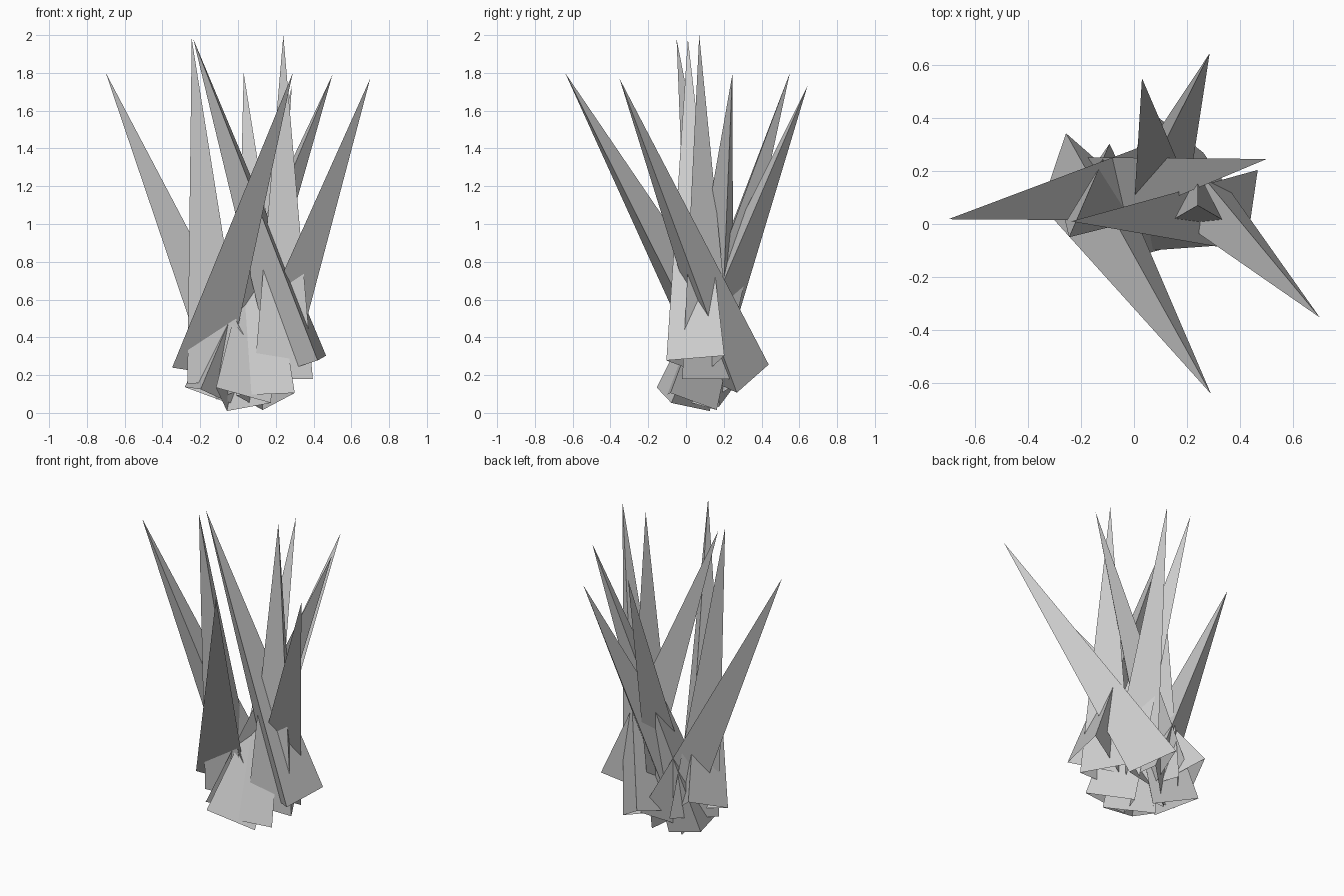
import bpy, bmesh, math
from mathutils import Vector, Quaternion

if "Cube" in bpy.data.objects:
    bpy.data.objects.remove(bpy.data.objects["Cube"])

LENGTH = 1.82   # every leaf is the same three-sided spike
RADIUS = 0.18


def leaf(name, tip, centre, corner):
    """Open three-sided spike from its tip towards a base centre; corner sets the roll."""
    tip, centre, corner = Vector(tip), Vector(centre), Vector(corner)
    axis = (tip - centre).normalized()
    base = tip - axis * LENGTH
    arm = corner - base
    arm = (arm - axis * arm.dot(axis)).normalized() * RADIUS

    bm = bmesh.new()
    ring = [bm.verts.new(base + Quaternion(axis, i * math.tau / 3) @ arm) for i in range(3)]
    top = bm.verts.new(tip)
    for i in range(3):
        bm.faces.new((ring[i], ring[(i + 1) % 3], top))
    mesh = bpy.data.meshes.new(name)
    bm.to_mesh(mesh)
    bm.free()
    bpy.context.collection.objects.link(bpy.data.objects.new(name, mesh))


# Upright inner leaves
leaf("leaf_upright_right", (0.24, 0.07, 2.0), (0.24, 0.07, 0.18), (0.24, 0.25, 0.18))
leaf("leaf_upright_left", (-0.245, -0.05, 1.98), (-0.105, 0.125, 0.16), (-0.09, 0.305, 0.16))
leaf("leaf_crossing", (-0.237, 0.01, 1.98), (0.365, 0.065, 0.247), (0.20, 0.095, 0.175))

# Leaning outer leaves
leaf("leaf_left", (-0.70, 0.018, 1.80), (0.05, 0.155, 0.14), (-0.12, 0.13, 0.06))
leaf("leaf_front", (0.29, -0.64, 1.80), (-0.225, 0.20, 0.25), (-0.26, 0.35, 0.35))
leaf("leaf_front_right", (0.70, -0.352, 1.77), (0.097, 0.283, 0.18), (0.045, 0.445, 0.27))
leaf("leaf_right", (0.50, 0.245, 1.79), (-0.155, 0.127, 0.11), (-0.01, 0.17, 0.05))
leaf("leaf_back", (0.03, 0.55, 1.80), (0.14, -0.007, 0.075), (0.13, 0.175, 0.005))
leaf("leaf_back_right", (0.285, 0.643, 1.73), (0.0, -0.035, 0.067), (0.18, -0.08, 0.05))
